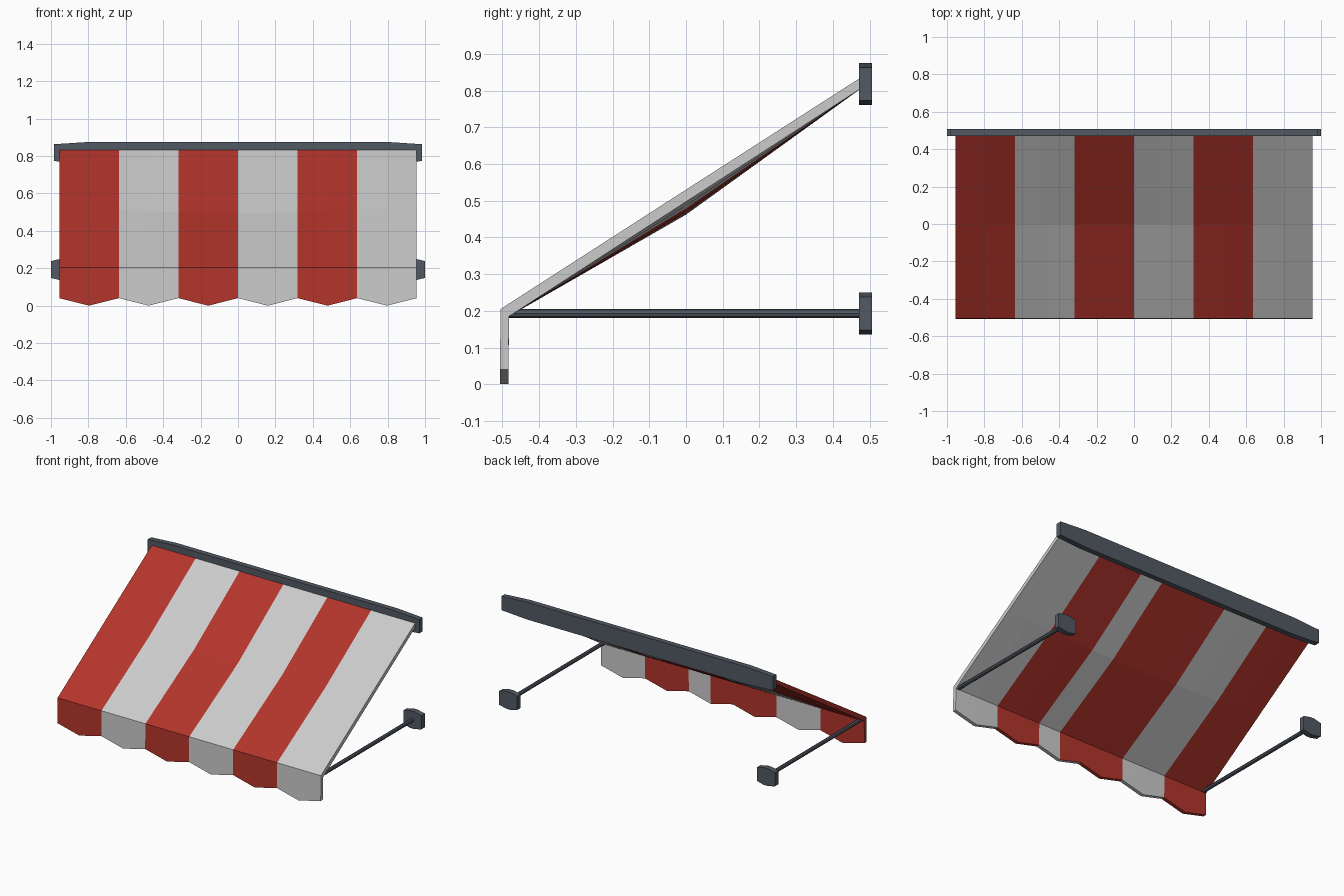
import bpy, bmesh, math

if "Cube" in bpy.data.objects:
    bpy.data.objects.remove(bpy.data.objects["Cube"])

def material(name, rgb):
    m = bpy.data.materials.new(name)
    m.diffuse_color = (*rgb, 1)
    m.use_nodes = True
    m.node_tree.nodes["Principled BSDF"].inputs["Base Color"].default_value = m.diffuse_color
    return m

RED = material("red_canvas", (0.45, 0.035, 0.025))
WHITE = material("white_canvas", (0.8, 0.8, 0.8))
METAL = material("grey_metal", (0.085, 0.1, 0.125))

def finish(name, bm, mats):
    bmesh.ops.recalc_face_normals(bm, faces=bm.faces)
    me = bpy.data.meshes.new(name)
    bm.to_mesh(me)
    bm.free()
    for m in mats:
        me.materials.append(m)
    ob = bpy.data.objects.new(name, me)
    bpy.context.collection.objects.link(ob)
    return ob

# Striped canvas: sagging slope plus scalloped valance, one closed sheet
HALF, COLS = 0.955, 12

def section(i):
    """Closed cross-section (outer skin then inner skin) at column i."""
    x = -HALF + 2 * HALF * i / COLS
    hem = 0.0 if i % 2 else 0.04
    sag = 0.035 * (1 - (x / HALF) ** 2)
    outer = [(-0.507, hem), (-0.505, 0.205), (0, 0.53 - sag), (0.48, 0.838)]
    inner = [(0.48, 0.808), (0, 0.497 - sag), (-0.482, 0.185), (-0.484, hem)]
    return [(x, y, z) for y, z in outer + inner]

bm = bmesh.new()
rings = [[bm.verts.new(p) for p in section(i)] for i in range(COLS + 1)]
for i in range(COLS):
    a, b = rings[i], rings[i + 1]
    for k in range(8):
        n = (k + 1) % 8
        f = bm.faces.new((a[k], b[k], b[n], a[n]))
        f.material_index = (i // 2) % 2
        if i == 6 and 4 <= k <= 6:      # lining has one extra red half stripe
            f.material_index = 0
for ring, mat in ((rings[0], 0), (rings[-1], 1)):
    for k in range(3):
        f = bm.faces.new((ring[k], ring[k + 1], ring[6 - k], ring[7 - k]))
        f.material_index = mat
finish("striped_canvas", bm, [RED, WHITE])

# Plate with tapered ends, standing against the wall
def wall_plate(name, cx, cz, half_w, half_flat, half_h, end_h):
    bm = bmesh.new()
    pts = [(-half_w, -end_h), (-half_flat, -half_h), (half_flat, -half_h), (half_w, -end_h),
           (half_w, end_h), (half_flat, half_h), (-half_flat, half_h), (-half_w, end_h)]
    face = bm.faces.new([bm.verts.new((cx + x, 0.471, cz + z)) for x, z in pts])
    ext = bmesh.ops.extrude_face_region(bm, geom=[face])
    bmesh.ops.translate(bm, vec=(0, 0.036, 0),
                        verts=[v for v in ext["geom"] if isinstance(v, bmesh.types.BMVert)])
    finish(name, bm, [METAL])

wall_plate("wall_rail", 0, 0.818, 0.985, 0.8, 0.057, 0.045)

# Support arms and their wall brackets
for side, s in (("left", -1), ("right", 1)):
    wall_plate(side + "_bracket", s * 0.935, 0.193, 0.065, 0.015, 0.057, 0.045)
    bpy.ops.mesh.primitive_cylinder_add(vertices=8, radius=0.0125, depth=0.965,
                                        location=(s * 0.935, -0.0075, 0.193),
                                        rotation=(math.pi / 2, 0, 0))
    arm = bpy.context.object
    arm.name = side + "_support_arm"
    arm.data.materials.append(METAL)
